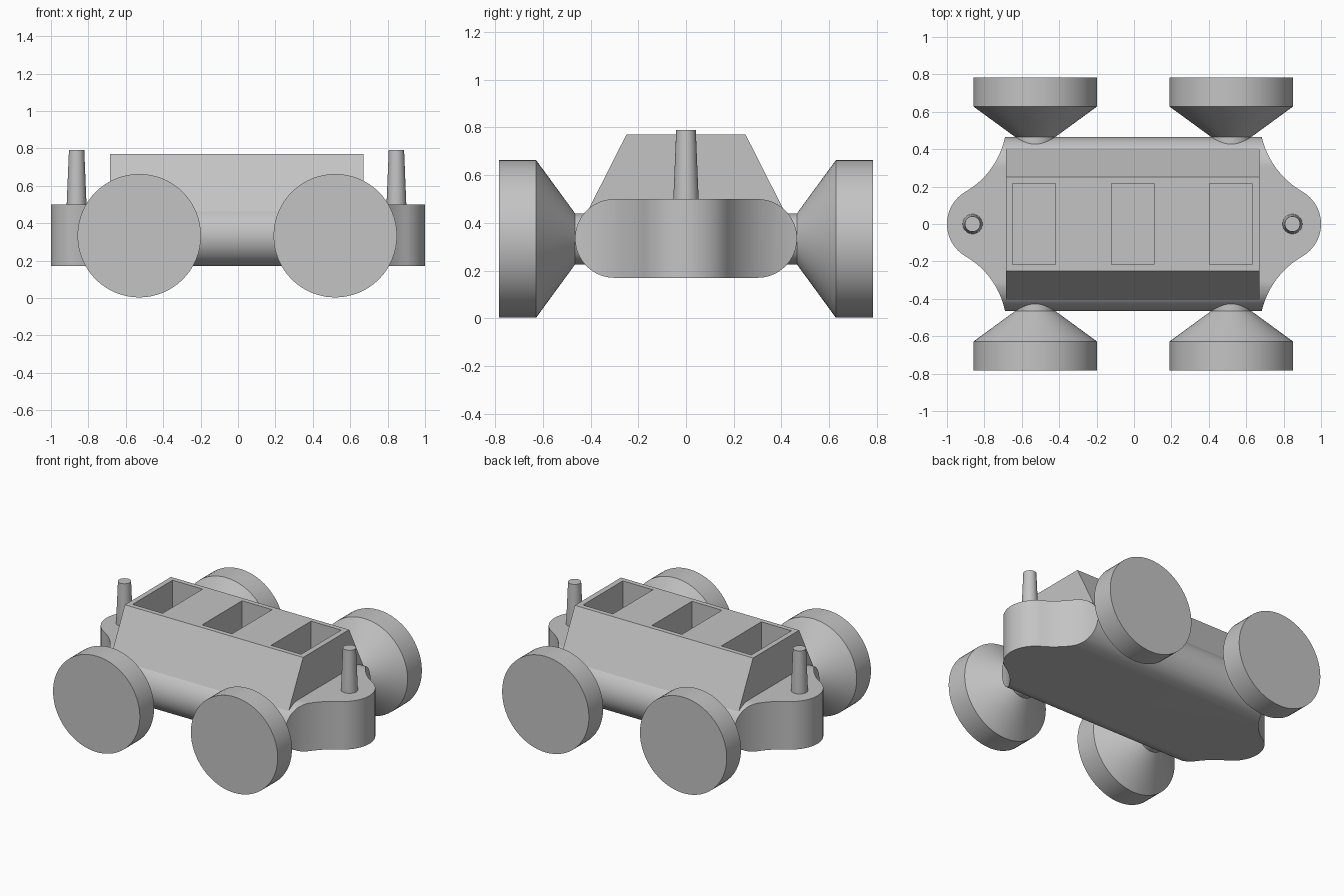
import bpy, bmesh
from math import sin, cos, pi, atan2, radians
from mathutils import Matrix, Vector

if "Cube" in bpy.data.objects:
    bpy.data.objects.remove(bpy.data.objects["Cube"])

grey = bpy.data.materials.new("plain_grey")
grey.use_nodes = True
colour = (0.55, 0.55, 0.55, 1)
grey.diffuse_color = colour
grey.node_tree.nodes["Principled BSDF"].inputs["Base Color"].default_value = colour


def finish(name, bm):
    bmesh.ops.recalc_face_normals(bm, faces=bm.faces)
    mesh = bpy.data.meshes.new(name)
    bm.to_mesh(mesh)
    bm.free()
    mesh.materials.append(grey)
    obj = bpy.data.objects.new(name, mesh)
    bpy.context.collection.objects.link(obj)
    return obj


def activate(obj):
    bpy.ops.object.select_all(action='DESELECT')
    obj.select_set(True)
    bpy.context.view_layer.objects.active = obj


def smooth(obj):
    activate(obj)
    bpy.ops.object.shade_smooth_by_angle(angle=radians(25))


def prism(name, points, axis, low, high):
    """Extrude a 2D outline: (y, z) points along X or (x, y) points along Z."""
    bm = bmesh.new()
    place = (lambda a, b: (low, a, b)) if axis == 'X' else (lambda a, b: (a, b, low))
    face = bm.faces.new([bm.verts.new(place(a, b)) for a, b in points])
    new = bmesh.ops.extrude_face_region(bm, geom=[face])["geom"]
    step = Vector((high - low, 0, 0)) if axis == 'X' else Vector((0, 0, high - low))
    bmesh.ops.translate(bm, vec=step, verts=[v for v in new if isinstance(v, bmesh.types.BMVert)])
    return finish(name, bm)


def lathe(name, profile, matrix, sides=64):
    """Revolve (radius, height) points around local Z, capped at both ends."""
    bm = bmesh.new()
    rings = [[bm.verts.new((r * cos(2 * pi * i / sides), r * sin(2 * pi * i / sides), h))
              for i in range(sides)] for r, h in profile]
    for a, b in zip(rings, rings[1:]):
        for i in range(sides):
            j = (i + 1) % sides
            bm.faces.new((a[i], a[j], b[j], b[i]))
    bm.faces.new(rings[0])
    bm.faces.new(rings[-1])
    bm.transform(matrix)
    obj = finish(name, bm)
    smooth(obj)
    return obj


def boolean(obj, cutter, operation):
    cutter.hide_render = True
    mod = obj.modifiers.new("cut", 'BOOLEAN')
    mod.operation, mod.solver, mod.object = operation, 'EXACT', cutter
    activate(obj)
    bpy.ops.object.modifier_apply(modifier=mod.name)
    bpy.data.objects.remove(cutter)


def arc(cx, cy, r, start, end, steps):
    return [(cx + r * cos(start + (end - start) * i / steps),
             cy + r * sin(start + (end - start) * i / steps)) for i in range(steps + 1)]


# Base: rounded slab trimmed to an outline with a flared nose at each end
base_low, base_high, flat, width = 0.17, 0.50, 0.30, 0.465
mid, radius = (base_low + base_high) / 2, (base_high - base_low) / 2
section = arc(flat, mid, radius, -pi / 2, pi / 2, 32) + arc(-flat, mid, radius, pi / 2, 3 * pi / 2, 32)
base = prism("base", section, 'X', -1.1, 1.1)


def nose(corner):
    nose_r, turn = 0.2, pi / 3
    nx = 1 - nose_r
    tx, ty = nx + nose_r * cos(turn), nose_r * sin(turn)
    dx, dy = corner - tx, width - ty
    r = (dx * dx + dy * dy) / (2 * (dx * cos(turn) + dy * sin(turn)))
    cx, cy = tx + r * cos(turn), ty + r * sin(turn)
    start = atan2(width - cy, corner - cx) % (2 * pi)
    flare = [(corner, 0.6)] + arc(cx, cy, r, start, pi + turn, 16)
    tip = arc(nx, 0, nose_r, turn, -turn, 32)
    return flare + tip[1:-1] + [(x, -y) for x, y in reversed(flare)]


outline = nose(0.683) + [(-x, -y) for x, y in nose(0.69)]
boolean(base, prism("outline_cutter", outline, 'Z', 0, 1), 'INTERSECT')
smooth(base)

# Cabin: sloped sides with three open wells down to the base
cabin = prism("cabin", [(-0.417, 0.44), (0.417, 0.44), (0.25, 0.77), (-0.25, 0.77)],
              'X', -0.685, 0.67)
for x in (-0.535, -0.007, 0.518):
    a, b = 0.114, 0.217
    well = [(x - a, -b), (x + a, -b), (x + a, b), (x - a, b)]
    boolean(cabin, prism("well_cutter", well, 'Z', 0.3, 1), 'DIFFERENCE')

# Wheels: axle stub, cone and rim in one turned piece
wheel_profile = [(0.107, 0.35), (0.107, 0.465), (0.33, 0.628), (0.33, 0.783)]
for side, sy in (("front", 1), ("back", -1)):
    for end, x in (("right", -0.528), ("left", 0.52)):
        turn = Matrix.Translation((x, 0, 0.333)) @ Matrix.Rotation(sy * pi / 2, 4, 'X')
        lathe(f"{side}_{end}_wheel", wheel_profile, turn)

# Tapered pegs standing on the noses
for end, x in (("right", -0.863), ("left", 0.847)):
    lathe(f"{end}_peg", [(0.053, 0.48), (0.053, 0.5), (0.041, 0.79)],
          Matrix.Translation((x, 0, 0)), 40)
